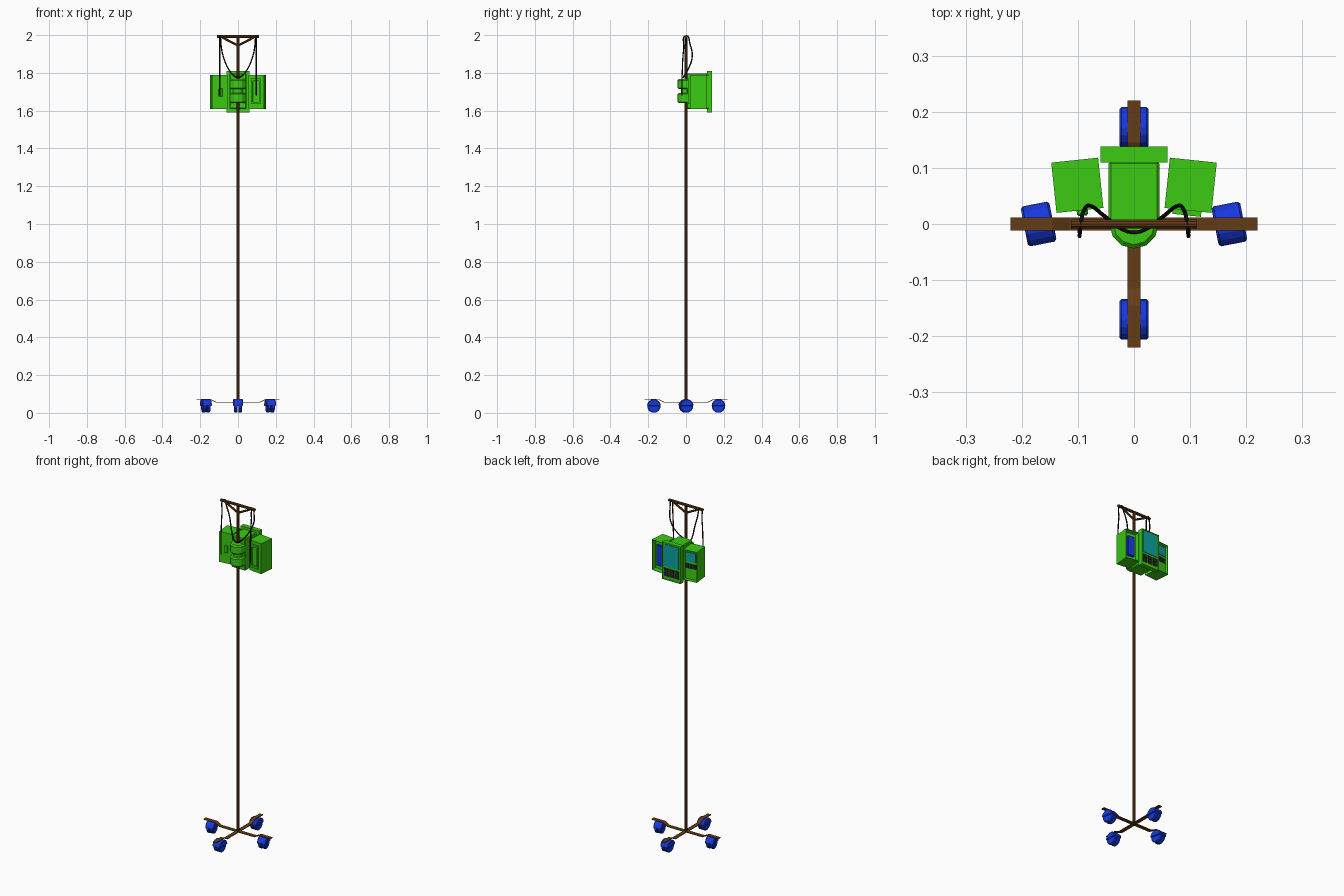
import bpy, bmesh, math
from mathutils import Matrix, Vector

if "Cube" in bpy.data.objects:
    bpy.data.objects.remove(bpy.data.objects["Cube"])


def colour(name, r, g, b):
    m = bpy.data.materials.new(name)
    m.diffuse_color = (r, g, b, 1)
    m.use_nodes = True
    m.node_tree.nodes["Principled BSDF"].inputs["Base Color"].default_value = m.diffuse_color
    return m


BROWN = colour("brown", 0.13, 0.045, 0.008)
GREEN = colour("green", 0.045, 0.6, 0.006)
BLUE = colour("blue", 0.008, 0.04, 0.72)
TEAL = colour("teal", 0.004, 0.37, 0.36)
BLACK = colour("black", 0.004, 0.004, 0.004)
DARK = colour("dark_grey", 0.02, 0.02, 0.02)


def finish(name, bm, mat, loc=(0, 0, 0), rot=0, bevel=0):
    bmesh.ops.recalc_face_normals(bm, faces=bm.faces[:])
    me = bpy.data.meshes.new(name)
    bm.to_mesh(me)
    bm.free()
    me.materials.append(mat)
    ob = bpy.data.objects.new(name, me)
    bpy.context.collection.objects.link(ob)
    ob.location = loc
    ob.rotation_euler = (0, 0, math.radians(rot))
    if bevel:
        b = ob.modifiers.new("bevel", 'BEVEL')
        b.width, b.segments = bevel, 1
    return ob


def box_mesh(x, y, z):
    """Box mesh from three (min, max) ranges."""
    bm = bmesh.new()
    bmesh.ops.create_cube(bm, size=1)
    for v in bm.verts:
        v.co = Vector([(r[0] + r[1]) / 2 + c * (r[1] - r[0])
                       for r, c in zip((x, y, z), v.co)])
    return bm


def box(name, x, y, z, mat, **kw):
    return finish(name, box_mesh(x, y, z), mat, **kw)


def tray(name, x, y, z, rim, slope, depth, mat, **kw):
    """Box whose +y face is sunk behind a rim."""
    bm = box_mesh(x, y, z)
    f = max(bm.faces, key=lambda f: f.calc_center_median().y)
    bmesh.ops.inset_region(bm, faces=[f], thickness=rim)
    bmesh.ops.inset_region(bm, faces=[f], thickness=slope)
    for v in f.verts:
        v.co.y -= depth
    return finish(name, bm, mat, **kw)


def prism(name, pts, vec, mat, **kw):
    """Polygon extruded along vec."""
    bm = bmesh.new()
    f = bm.faces.new([bm.verts.new(p) for p in pts])
    ext = bmesh.ops.extrude_face_region(bm, geom=[f])
    bmesh.ops.translate(bm, vec=vec, verts=[v for v in ext["geom"]
                                            if isinstance(v, bmesh.types.BMVert)])
    return finish(name, bm, mat, **kw)


def rod(name, a, b, r, mat, sides=10):
    a, b = Vector(a), Vector(b)
    bm = bmesh.new()
    q = (b - a).to_track_quat('Z', 'Y').to_matrix().to_4x4()
    bmesh.ops.create_cone(bm, cap_ends=True, segments=sides, radius1=r, radius2=r,
                          depth=(b - a).length,
                          matrix=Matrix.Translation((a + b) / 2) @ q)
    return finish(name, bm, mat)


# pole, top bar and braces
rod("pole", (0, 0, 0.052), (0, 0, 1.99), 0.008, BROWN)
rod("top_bar", (-0.112, 0, 1.992), (0.112, 0, 1.992), 0.008, BROWN)
for s, side in ((-1, "left"), (1, "right")):
    rod("brace_" + side, (0, 0, 1.945), (s * 0.088, 0, 1.99), 0.006, BROWN)

# crossed base: bent flat strips
half = [(0.22, 0.07), (0.145, 0.07), (0.115, 0.054)]
line = half + [(-x, z) for x, z in reversed(half)]
outline = line + [(x, z + 0.004) for x, z in reversed(line)]
for i, name in enumerate(("base_strip_x", "base_strip_y")):
    prism(name, [(x, -0.0115, z) for x, z in outline], (0, 0.023, 0), BROWN, rot=90 * i)


# casters: twin wheels under a wider half-round hood
def caster(name, x, y, rot):
    loc, n = (x, y, 0.036), 12
    for s in (-1, 1):
        bm = bmesh.new()
        bmesh.ops.create_cone(bm, cap_ends=True, segments=n, radius1=0.036, radius2=0.036,
                              depth=0.018, matrix=Matrix.Translation((s * 0.011, 0, 0))
                              @ Matrix.Rotation(math.pi / 2, 4, 'Y')
                              @ Matrix.Rotation(math.pi / n, 4, 'Z'))
        finish(name + ("_wheel_a" if s < 0 else "_wheel_b"), bm, BLUE, loc, rot, 0.004)
    arc = [(-0.026, 0.037 * math.cos(math.pi * i / 8), 0.037 * math.sin(math.pi * i / 8))
           for i in range(9)]
    prism(name + "_hood", arc, (0.052, 0, 0), BLUE, loc=loc, rot=rot, bevel=0.004)


caster("front_caster", 0, -0.17, 0)
caster("back_caster", 0, 0.172, 0)
caster("right_caster", 0.17, 0, 11)
caster("left_caster", -0.17, 0, 11)

# central control unit
box("control_body", (-0.045, 0.045), (0.004, 0.112), (1.61, 1.798), GREEN, bevel=0.004)
tray("control_face", (-0.06, 0.06), (0.11, 0.138), (1.59, 1.81), 0.004, 0.002, 0.004, GREEN)
box("main_screen", (-0.048, 0.048), (0.13, 0.137), (1.67, 1.80), TEAL)
for r in range(2):
    for c in range(3):
        x = (c - 1) * 0.034
        z = 1.612 + r * 0.025
        box(f"main_key_{r}_{c}", (x - 0.014, x + 0.014), (0.13, 0.138), (z, z + 0.021), DARK)


# half-round pole clamps at the front
def half_round(name, r, z0, z1, bevel=0):
    pts = [(r * math.cos(math.pi * i / 6), -r * math.sin(math.pi * i / 6), z0)
           for i in range(7)]
    pts = [(r, 0.015, z0)] + pts + [(-r, 0.015, z0)]
    prism(name, pts, (0, 0, z1 - z0), GREEN, bevel=bevel)


half_round("lower_clamp", 0.044, 1.64, 1.694, 0.007)
half_round("upper_clamp", 0.044, 1.714, 1.768, 0.007)
half_round("clamp_core", 0.026, 1.65, 1.76)

# side pump modules, turned slightly outward
for s, side in ((-1, "left"), (1, "right")):
    at = dict(loc=(s * 0.101, 0.069, 1.70), rot=-6 * s)
    tray(side + "_pump_case", (-0.042, 0.042), (-0.045, 0.045), (-0.09, 0.09),
         0.004, 0.004, 0.014 if s < 0 else 0.025, GREEN, **at)
    if s < 0:
        box("left_screen", (-0.03, 0.03), (0.028, 0.036), (0.02, 0.075), TEAL, **at)
        for c in range(3):
            x = (c - 1) * 0.022
            box(f"left_key_{c}", (x - 0.009, x + 0.009), (0.028, 0.036), (-0.02, 0.006),
                DARK, **at)
        box("left_socket", (-0.006, 0.014), (-0.055, -0.04), (-0.025, 0.018), GREEN,
            bevel=0.003, **at)
    else:
        box("right_pump_panel", (-0.022, 0.022), (0.015, 0.034), (-0.06, 0.06), BLUE,
            bevel=0.003, **at)
        # raised frame on the front of the right module
        for n, x, z in (("a", (-0.027, -0.018), (-0.065, 0.07)),
                        ("b", (0.015, 0.024), (-0.065, 0.07)),
                        ("c", (-0.018, 0.015), (-0.065, -0.053)),
                        ("d", (-0.018, 0.015), (0.058, 0.07))):
            box("right_frame_" + n, x, (-0.054, -0.044), z, GREEN, **at)

# hanging tube: drops from both bar ends and meets behind the clamps
right = [(0.097, -0.022, 1.68), (0.097, -0.02, 1.80), (0.096, -0.012, 1.93),
         (0.095, 0, 1.997), (0.09, 0.022, 1.95), (0.079, 0.033, 1.89),
         (0.05, 0.012, 1.82), (0.02, -0.01, 1.784)]
path = right + [(0, -0.015, 1.776)] + [(-x, y, z) for x, y, z in reversed(right)]
cu = bpy.data.curves.new("tube", 'CURVE')
cu.dimensions = '3D'
cu.bevel_depth, cu.bevel_resolution = 0.0036, 1
cu.resolution_u, cu.use_fill_caps = 5, True
sp = cu.splines.new('BEZIER')
sp.bezier_points.add(len(path) - 1)
for p, co in zip(sp.bezier_points, path):
    p.co = co
    p.handle_left_type = p.handle_right_type = 'AUTO'
cu.materials.append(BLACK)
bpy.context.collection.objects.link(bpy.data.objects.new("hanging_tube", cu))
